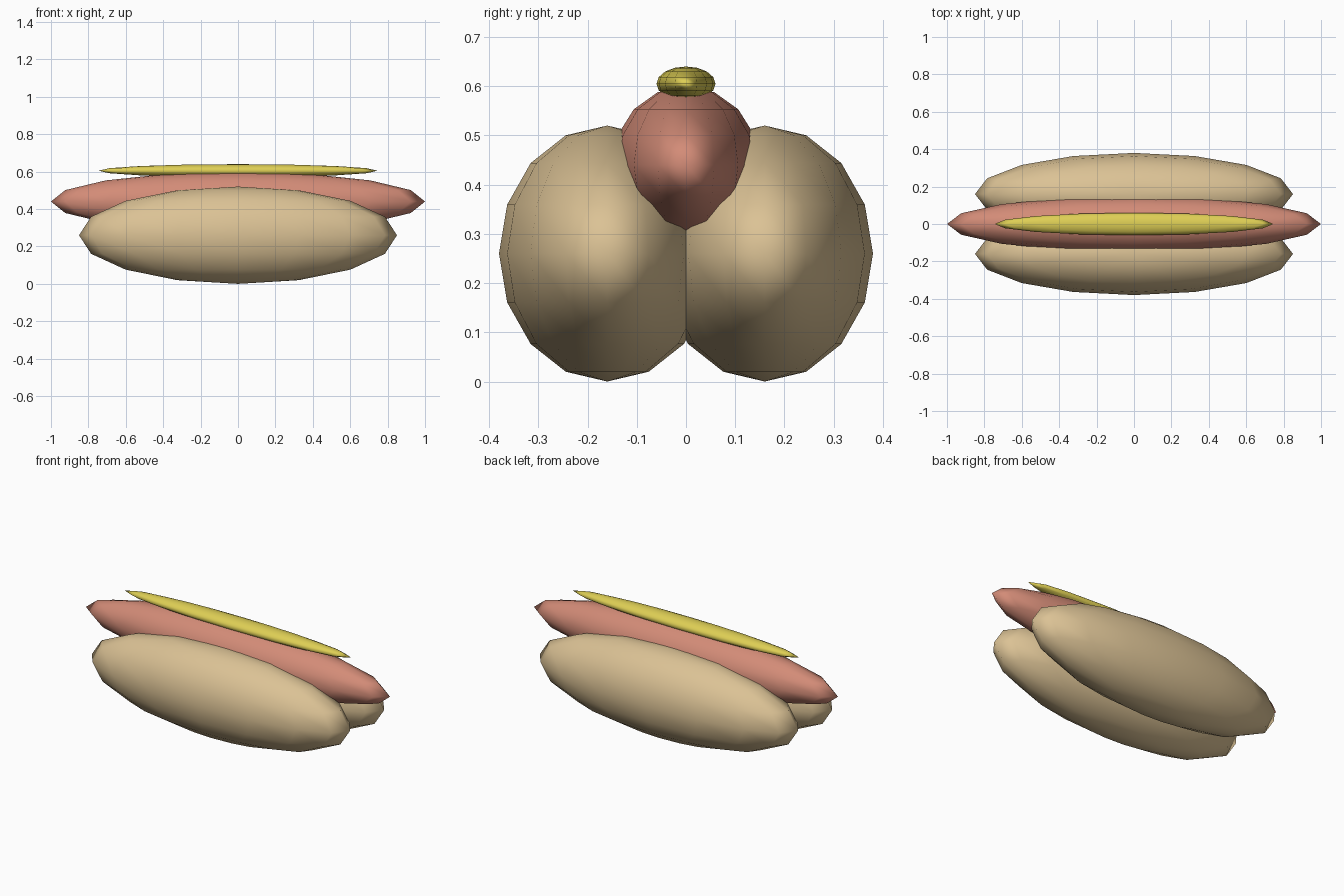
import bpy

# Remove the default cube
default_cube = bpy.data.objects.get("Cube")
if default_cube:
    bpy.data.objects.remove(default_cube, do_unlink=True)


def make_material(name, rgb):
    mat = bpy.data.materials.new(name)
    mat.use_nodes = True
    color = (*rgb, 1.0)
    mat.diffuse_color = color
    mat.node_tree.nodes["Principled BSDF"].inputs["Base Color"].default_value = color
    return mat


def ellipsoid(name, center, radii, mat):
    """Smooth-shaded stretched sphere with upright poles."""
    bpy.ops.mesh.primitive_uv_sphere_add(segments=16, ring_count=8, radius=1, location=center)
    obj = bpy.context.object
    obj.name = name
    obj.scale = radii
    bpy.ops.object.transform_apply(location=False, rotation=False, scale=True)
    bpy.ops.object.shade_smooth()
    obj.data.materials.append(mat)
    return obj


bread = make_material("bread tan", (0.71, 0.54, 0.30))
meat = make_material("sausage pink", (0.65, 0.26, 0.185))
yellow = make_material("mustard yellow", (0.73, 0.62, 0.09))

# Two bun halves side by side
for name, side in (("bun_front", -1), ("bun_back", 1)):
    ellipsoid(name, (0, 0.16 * side, 0.26), (0.85, 0.22, 0.26), bread)

# Sausage resting between the halves, with a mustard strip on top
ellipsoid("sausage", (0, 0, 0.44), (1.0, 0.15, 0.16), meat)
ellipsoid("mustard_strip", (0, 0, 0.605), (0.745, 0.06, 0.035), yellow)
